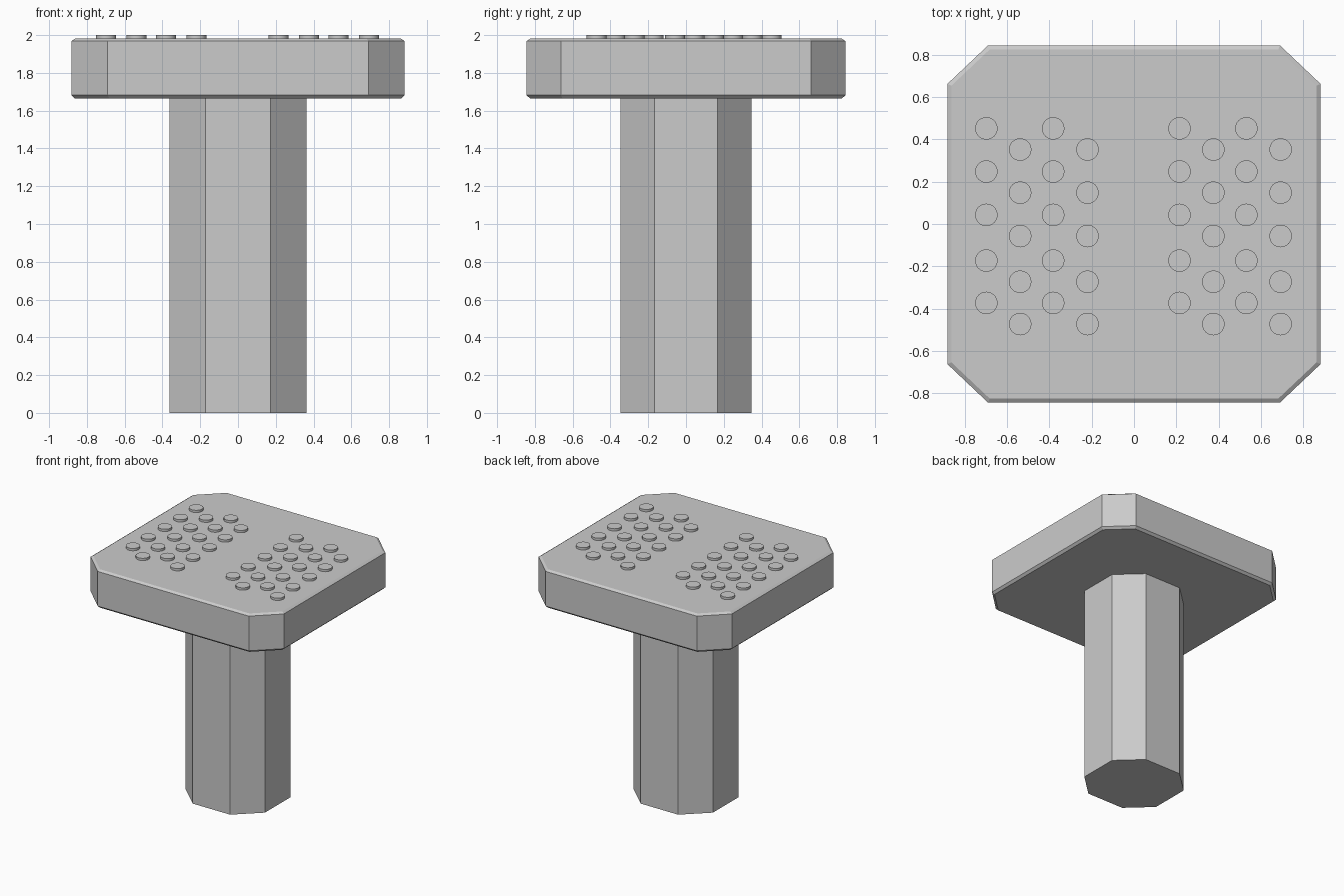
import bpy, bmesh

if "Cube" in bpy.data.objects:
    bpy.data.objects.remove(bpy.data.objects["Cube"])


def octagon(hx, hy, cx, cy):
    """Rectangle outline with cut corners, counter-clockwise."""
    return [(cx, -hy), (hx, -cy), (hx, cy), (cx, hy),
            (-cx, hy), (-hx, cy), (-hx, -cy), (-cx, -hy)]


def loft(name, rings):
    """Solid through stacked outlines, given as (z, points)."""
    bm = bmesh.new()
    loops = [[bm.verts.new((x, y, z)) for x, y in pts] for z, pts in rings]
    for lo, hi in zip(loops, loops[1:]):
        n = len(lo)
        for i in range(n):
            j = (i + 1) % n
            bm.faces.new((lo[i], lo[j], hi[j], hi[i]))
    bm.faces.new(loops[0][::-1])
    bm.faces.new(loops[-1])
    mesh = bpy.data.meshes.new(name)
    bm.to_mesh(mesh)
    bm.free()
    obj = bpy.data.objects.new(name, mesh)
    bpy.context.collection.objects.link(obj)
    return obj


# Eight-sided column
column = octagon(0.363, 0.346, 0.171, 0.167)
loft("column", [(0, column), (1.666, column)])

# Slab top with cut corners and a fine chamfer around both rims
outer = octagon(0.882, 0.844, 0.69, 0.662)
inner = octagon(0.863, 0.825, 0.682, 0.654)
loft("table_slab", [(1.664, inner), (1.682, outer), (1.968, outer), (1.981, inner)])

# Two staggered fields of round studs
ROWS_A = (0.452, 0.248, 0.043, -0.173, -0.373)
STAGGER = 0.1
for side, x0 in (("left", -0.698), ("right", 0.215)):
    for col, dx in enumerate((0, 0.16, 0.316, 0.478)):
        for row, y in enumerate(ROWS_A):
            bpy.ops.mesh.primitive_cylinder_add(
                vertices=32, radius=0.053, depth=0.03,
                location=(x0 + dx, y - STAGGER * (col % 2), 1.985))
            stud = bpy.context.object
            stud.name = f"stud_{side}_{col}_{row}"
            bpy.ops.object.shade_smooth_by_angle()
